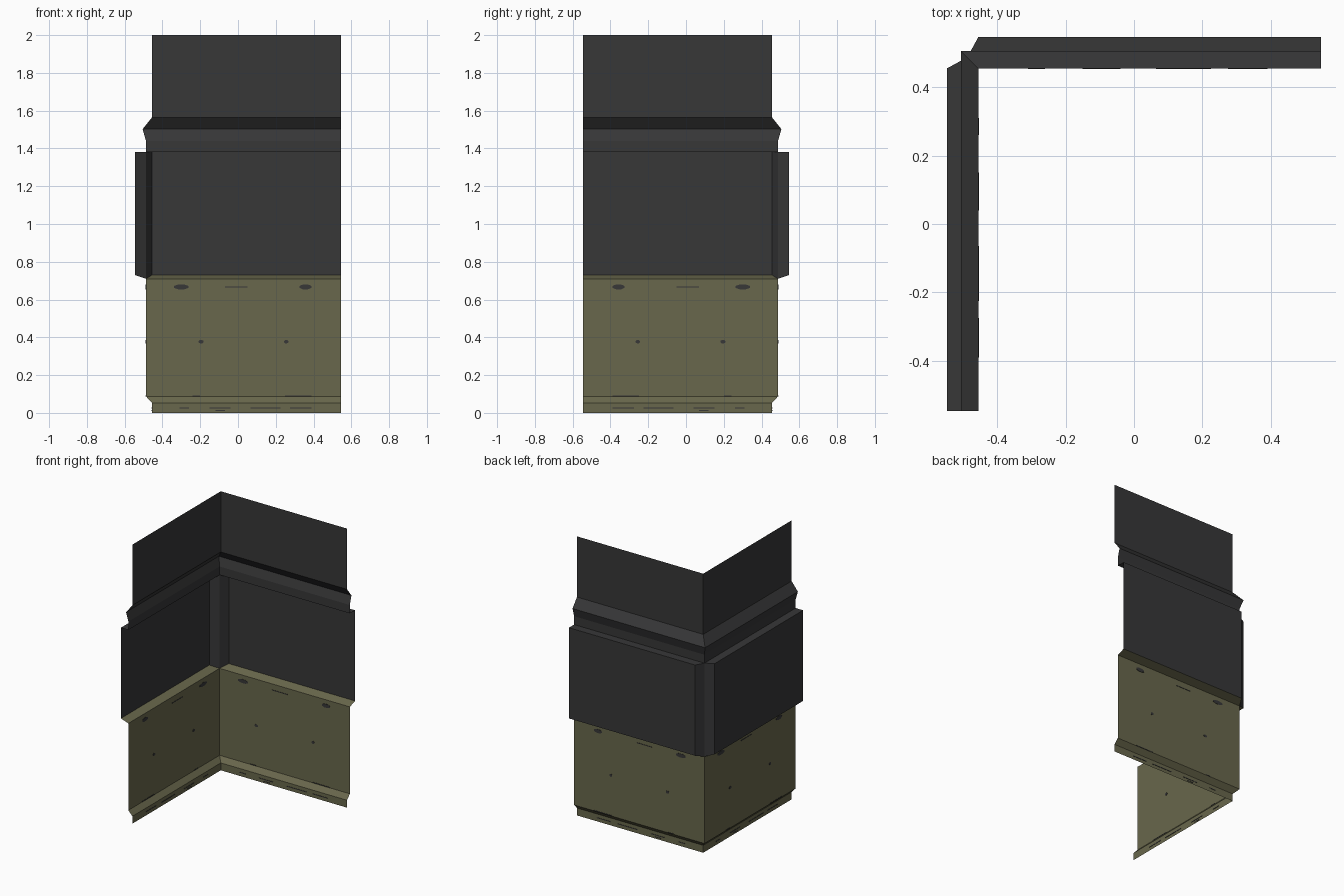
import bpy, bmesh, math

if "Cube" in bpy.data.objects:
    bpy.data.objects.remove(bpy.data.objects["Cube"])

def material(name, rgb):
    m = bpy.data.materials.new(name)
    m.diffuse_color = (*rgb, 1)
    m.use_nodes = True
    m.node_tree.nodes["Principled BSDF"].inputs["Base Color"].default_value = m.diffuse_color
    return m

DARK = material("charcoal", (0.038, 0.038, 0.039))
OLIVE = material("olive", (0.140, 0.136, 0.072))

END = 0.546      # free end of each wing
WIDE = 0.546     # offset of the protruding middle band
INNER = 0.455    # where the middle band stops short of the corner

# Wall profile: (distance outward, height)
PROFILE = [(0.455, 0), (0.455, 0.053), (0.487, 0.087), (0.487, 0.71),
           (WIDE, 0.73), (WIDE, 1.38), (0.487, 1.38), (0.487, 1.44),
           (0.505, 1.502), (0.455, 1.565), (0.455, 2.0)]

def corner(row):
    d, z = PROFILE[row]
    return (-INNER if d == WIDE else -d, d, z)

def end(row):
    d, z = PROFILE[row]
    return (END, d, z)

def across(p):
    """Reflect across the diagonal of the corner: back wing <-> left wing."""
    return (-p[1], -p[0], p[2])

def make_object(name, polys, mat):
    """Mesh from polygons on the back wing plus their reflection."""
    bm = bmesh.new()
    for poly in polys:
        bm.faces.new([bm.verts.new(p) for p in poly])
        bm.faces.new([bm.verts.new(across(p)) for p in reversed(poly)])
    bmesh.ops.remove_doubles(bm, verts=bm.verts, dist=1e-5)
    me = bpy.data.meshes.new(name)
    bm.to_mesh(me)
    bm.free()
    me.materials.append(mat)
    ob = bpy.data.objects.new(name, me)
    bpy.context.collection.objects.link(ob)

def strips(first, last):
    return [[end(r), corner(r), corner(r + 1), end(r + 1)] for r in range(first, last)]

# Lower olive panel, middle band with recessed corner post, upper panel with ridge
make_object("lower_panel", strips(0, 4), OLIVE)
make_object("middle_band", strips(4, 6), DARK)
make_object("corner_post", [[corner(3), corner(6), corner(5), corner(4)]], DARK)
make_object("upper_panel", strips(6, 10), DARK)

def plate(x, z, rx, rz, y, sides):
    """Thin plate poking through both sides of the sheet."""
    t = 0.002
    ring = []
    for i in range(sides):
        a = 2 * math.pi * (i + 0.5) / sides
        k = 1 / math.cos(math.pi / 4) if sides == 4 else 1
        ring.append((x + rx * k * math.cos(a), z + rz * k * math.sin(a)))
    back = [(px, y + t, pz) for px, pz in ring]
    front = [(px, y - t, pz) for px, pz in ring]
    polys = [list(reversed(back)), front]
    for i in range(sides):
        j = (i + 1) % sides
        polys.append([front[j], front[i], back[i], back[j]])
    return polys

# Dark worn spots on the olive panel
spots = []
for x, z, rx, rz in [(-0.30, 0.667, 0.042, 0.014), (0.357, 0.667, 0.034, 0.014),
                     (-0.195, 0.377, 0.014, 0.010), (0.255, 0.377, 0.012, 0.010)]:
    spots += plate(x, z, rx, rz, 0.487, 8)
make_object("worn_spots", spots, DARK)

# Thin scratches near the top and the foot of the olive panel
scratches = []
for x0, x1, z, y in [(-0.07, 0.05, 0.666, 0.487), (-0.31, -0.26, 0.026, 0.455),
                     (-0.15, -0.04, 0.026, 0.455), (0.065, 0.225, 0.026, 0.455),
                     (0.275, 0.39, 0.026, 0.455), (-0.12, -0.07, 0.012, 0.455),
                     (-0.24, -0.20, 0.090, 0.487), (0.25, 0.39, 0.090, 0.487)]:
    scratches += plate((x0 + x1) / 2, z, (x1 - x0) / 2, 0.0025, y, 4)
make_object("scratches", scratches, DARK)
